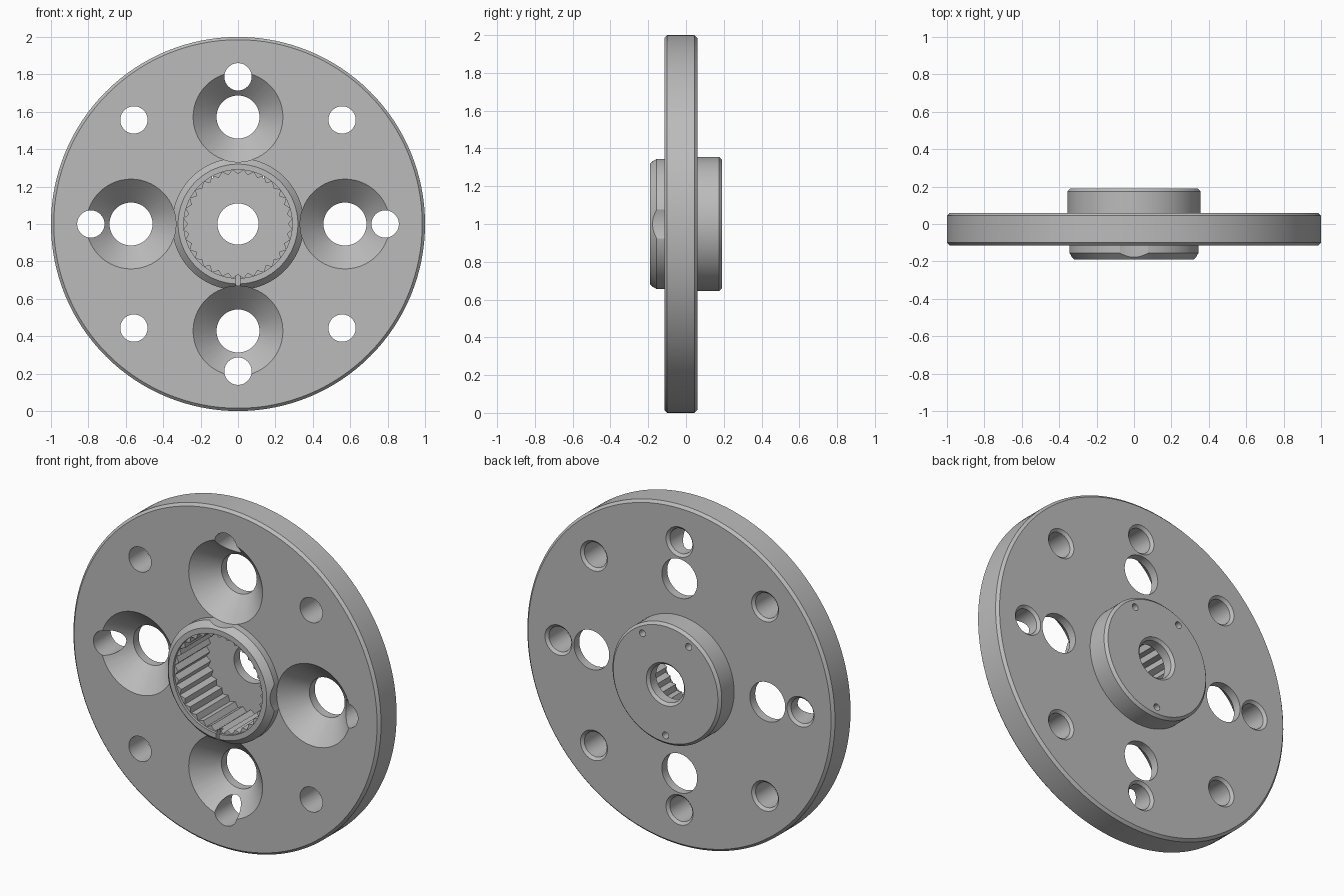
import bpy, bmesh, math
from mathutils import Matrix, Vector

if "Cube" in bpy.data.objects:
    bpy.data.objects.remove(bpy.data.objects["Cube"], do_unlink=True)

CENTRE = Vector((0, 0, 1))

steel = bpy.data.materials.new("grey_steel")
steel.use_nodes = True
GREY = (0.5, 0.5, 0.5, 1)
steel.diffuse_color = GREY
steel.node_tree.nodes["Principled BSDF"].inputs["Base Color"].default_value = GREY


def make_object(name, bm):
    bmesh.ops.recalc_face_normals(bm, faces=bm.faces)
    mesh = bpy.data.meshes.new(name)
    bm.to_mesh(mesh)
    bm.free()
    mesh.materials.append(steel)
    obj = bpy.data.objects.new(name, mesh)
    bpy.context.collection.objects.link(obj)
    return obj


def polar(radius, degrees):
    a = math.radians(degrees)
    return CENTRE + Vector((radius * math.cos(a), 0, radius * math.sin(a)))


def lathe(name, profile, centre, sides):
    """Spin a closed (radius, y) profile around the y axis."""
    bm = bmesh.new()
    verts = [bm.verts.new((r, y, 0)) for r, y in profile]
    edges = [bm.edges.new((v, verts[i - 1])) for i, v in enumerate(verts)]
    bmesh.ops.spin(bm, geom=verts + edges, cent=(0, 0, 0), axis=(0, 1, 0),
                   angle=math.tau, steps=sides)
    bmesh.ops.remove_doubles(bm, verts=bm.verts, dist=1e-5)
    bmesh.ops.dissolve_degenerate(bm, edges=bm.edges, dist=1e-6)
    bmesh.ops.translate(bm, verts=bm.verts, vec=centre)
    return make_object(name, bm)


def prism(name, outline, y0, y1):
    """Extrude an outline in the x-z plane along y."""
    bm = bmesh.new()
    face = bm.faces.new([bm.verts.new((p.x, y0, p.z)) for p in outline])
    new = bmesh.ops.extrude_face_region(bm, geom=[face])["geom"]
    bmesh.ops.translate(bm, vec=(0, y1 - y0, 0),
                        verts=[g for g in new if isinstance(g, bmesh.types.BMVert)])
    return make_object(name, bm)


def cut(body, cutter):
    cutter.hide_render = True
    mod = body.modifiers.new("cut", 'BOOLEAN')
    mod.operation, mod.solver, mod.object = 'DIFFERENCE', 'EXACT', cutter
    bpy.context.view_layer.objects.active = body
    bpy.ops.object.modifier_apply(modifier=mod.name)
    bpy.data.objects.remove(cutter, do_unlink=True)


# Disc with front and back hubs, centre hole and plain bore
FRONT, BACK, HUB_FRONT, HUB_BACK, FLOOR = -0.115, 0.06, -0.19, 0.19, 0.12
body = lathe("flange_body", [
    (0.11, FLOOR), (0.25, FLOOR), (0.25, -0.175), (0.29, -0.175),
    (0.29, HUB_FRONT), (0.32, HUB_FRONT), (0.353, -0.155), (0.353, FRONT),
    (0.985, FRONT), (1.0, -0.1), (1.0, 0.045), (0.985, BACK),
    (0.355, BACK), (0.355, 0.175), (0.34, HUB_BACK),
    (0.125, HUB_BACK), (0.11, 0.175)], CENTRE, 128)

# Toothed bore
TEETH = 32
outline = [polar(0.29 if i % 2 else 0.267, 180 * i / TEETH) for i in range(2 * TEETH)]
cut(body, prism("spline_cutter", outline, -0.3, FLOOR))

# Four countersunk holes that scallop the front hub
for k in range(4):
    cut(body, lathe("countersink_cutter", [
        (0, -0.4), (0.24, -0.4), (0.24, FRONT), (0.115, 0.01),
        (0.115, 0.3), (0, 0.3)], polar(0.572, 90 * k), 64))

# Eight bolt holes, chamfered at the back
for k in range(8):
    cut(body, lathe("bolt_hole_cutter", [
        (0, -0.4), (0.073, -0.4), (0.073, BACK - 0.015), (0.088, BACK),
        (0.088, 0.1), (0, 0.1)], polar(0.787, 45 * k), 40))

# Three small pin holes in the back hub
for angle in (60, 120, 270):
    cut(body, lathe("pin_hole_cutter", [
        (0, 0.1), (0.02, 0.1), (0.02, 0.3), (0, 0.3)], polar(0.3, angle), 20))

# Index notch in the front rim
notch = [CENTRE + Vector((x, 0, z)) for x, z in
         ((-0.01, -0.4), (0.01, -0.4), (0.01, -0.27), (-0.01, -0.27))]
cut(body, prism("notch_cutter", notch, -0.3, -0.15))

bpy.ops.object.select_all(action='DESELECT')
body.select_set(True)
bpy.context.view_layer.objects.active = body
bpy.ops.object.shade_smooth_by_angle(angle=math.radians(25))
